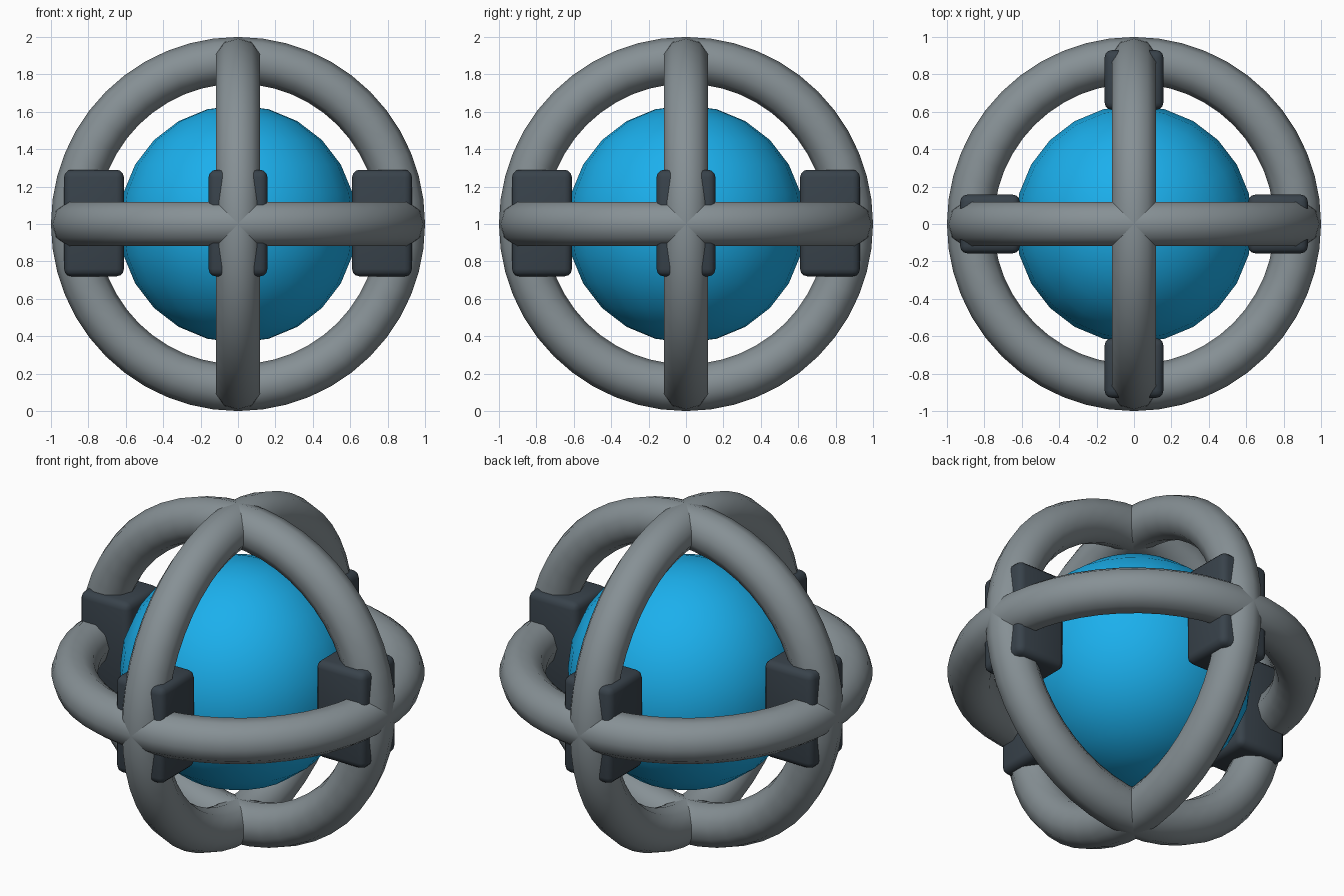
import bpy, math

if "Cube" in bpy.data.objects:
    bpy.data.objects.remove(bpy.data.objects["Cube"])

C = (0, 0, 1)

def material(name, rgb):
    m = bpy.data.materials.new(name)
    m.diffuse_color = (*rgb, 1)
    m.use_nodes = True
    m.node_tree.nodes["Principled BSDF"].inputs["Base Color"].default_value = m.diffuse_color
    return m

grey = material("ring_grey", (0.24, 0.28, 0.30))
dark = material("block_dark", (0.04, 0.055, 0.07))
blue = material("core_blue", (0.011, 0.43, 0.84))

def finish(name, mat, angle=50):
    o = bpy.context.object
    o.name = name
    o.data.materials.append(mat)
    bpy.ops.object.shade_smooth_by_angle(angle=math.radians(angle))
    return o

# Core sphere
bpy.ops.mesh.primitive_uv_sphere_add(segments=24, ring_count=12, radius=0.635, location=C)
finish("core_sphere", blue)

# Three crossing rings, one per axis plane
q = math.pi / 2
for name, rot in (("horizontal_ring", (0, 0, 0)),
                  ("front_ring", (q, 0, 0)),
                  ("side_ring", (0, q, 0))):
    bpy.ops.mesh.primitive_torus_add(major_radius=0.875, minor_radius=0.125,
                                     major_segments=48, minor_segments=10,
                                     location=C, rotation=rot)
    finish(name, grey)

# Four rounded blocks joining the core to the ring crossings
for i, name in enumerate(("right", "back", "left", "front")):
    a = i * q
    bpy.ops.mesh.primitive_cube_add(size=1, location=(0.77 * math.cos(a), 0.77 * math.sin(a), 1.005),
                                    rotation=(0, 0, a))
    o = bpy.context.object
    o.scale = (0.32, 0.315, 0.57)
    bpy.ops.object.transform_apply(location=False, rotation=False, scale=True)
    b = o.modifiers.new("round", 'BEVEL')
    b.width = 0.04
    b.segments = 3
    bpy.ops.object.modifier_apply(modifier="round")
    finish(name + "_block", dark)
